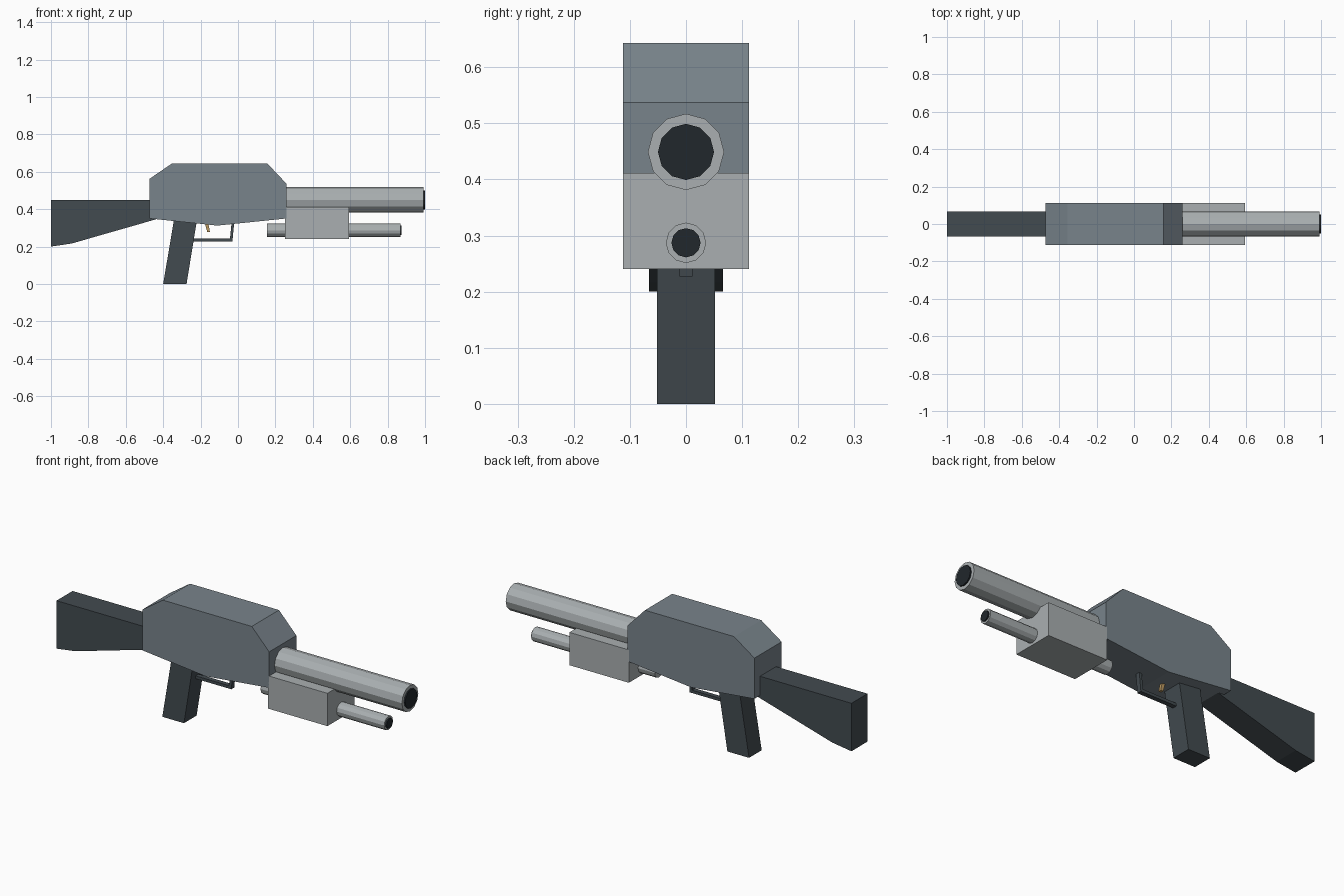
import bpy, bmesh
from math import pi, cos, sin

if "Cube" in bpy.data.objects:
    bpy.data.objects.remove(bpy.data.objects["Cube"])


def material(name, rgb):
    m = bpy.data.materials.new(name)
    m.diffuse_color = (*rgb, 1)
    m.use_nodes = True
    m.node_tree.nodes["Principled BSDF"].inputs["Base Color"].default_value = m.diffuse_color
    return m


BODY = material("blue_grey", (0.19, 0.23, 0.26))
DARK = material("dark_grey", (0.055, 0.07, 0.08))
METAL = material("light_metal", (0.40, 0.43, 0.44))
BLACK = material("bore_black", (0.015, 0.02, 0.025))
BRASS = material("brass", (0.50, 0.32, 0.12))


def finish(name, bm, mat):
    bmesh.ops.recalc_face_normals(bm, faces=bm.faces)
    me = bpy.data.meshes.new(name)
    bm.to_mesh(me)
    bm.free()
    me.materials.append(mat)
    ob = bpy.data.objects.new(name, me)
    bpy.context.collection.objects.link(ob)
    return ob


def slab(name, profile, half_width, mat):
    """Side profile (x, z) extruded symmetrically across y."""
    bm = bmesh.new()
    face = bm.faces.new([bm.verts.new((x, -half_width, z)) for x, z in profile])
    out = bmesh.ops.extrude_face_region(bm, geom=[face])["geom"]
    verts = [g for g in out if isinstance(g, bmesh.types.BMVert)]
    bmesh.ops.translate(bm, verts=verts, vec=(0, 2 * half_width, 0))
    return finish(name, bm, mat)


def rod(name, x0, x1, z, radius, mat, sides=12):
    """Closed cylinder along x."""
    bm = bmesh.new()
    rings = [[bm.verts.new((x, radius * cos(2 * pi * i / sides),
                            z + radius * sin(2 * pi * i / sides)))
              for i in range(sides)] for x in (x0, x1)]
    for i in range(sides):
        j = (i + 1) % sides
        bm.faces.new((rings[0][i], rings[0][j], rings[1][j], rings[1][i]))
    for r in rings:
        bm.faces.new(r)
    return finish(name, bm, mat)


# Main body
slab("receiver", [(-0.473, 0.35), (-0.11, 0.312), (0.258, 0.35), (0.258, 0.537),
                  (0.158, 0.643), (-0.355, 0.643), (-0.473, 0.562)], 0.112, BODY)

# Shoulder stock and hand grip
slab("stock", [(-1.0, 0.20), (-0.89, 0.216), (-0.43, 0.348), (-0.43, 0.45),
               (-1.0, 0.45)], 0.066, DARK)
slab("grip", [(-0.40, 0), (-0.275, 0), (-0.219, 0.345), (-0.342, 0.345)], 0.052, DARK)

# Trigger and its guard
slab("trigger_guard", [(-0.25, 0.227), (-0.03, 0.227), (-0.02, 0.33), (-0.034, 0.33),
                       (-0.043, 0.242), (-0.25, 0.242)], 0.012, DARK)
slab("trigger", [(-0.165, 0.279), (-0.15, 0.279), (-0.16, 0.33), (-0.178, 0.33)],
     0.008, BRASS)

# Fore-end block
slab("fore_block", [(0.251, 0.24), (0.594, 0.24), (0.594, 0.411), (0.251, 0.411)],
     0.112, METAL)

# Barrel and lower tube, each with a dark bore plug
for name, x0, x1, z, r, bore in (("barrel", 0.20, 0.992, 0.449, 0.068, 0.050),
                                 ("lower_tube", 0.155, 0.868, 0.287, 0.036, 0.026)):
    rod(name, x0, x1, z, r, METAL)
    rod(name + "_bore", x1 - 0.05, x1 + 0.007, z, bore, BLACK)
